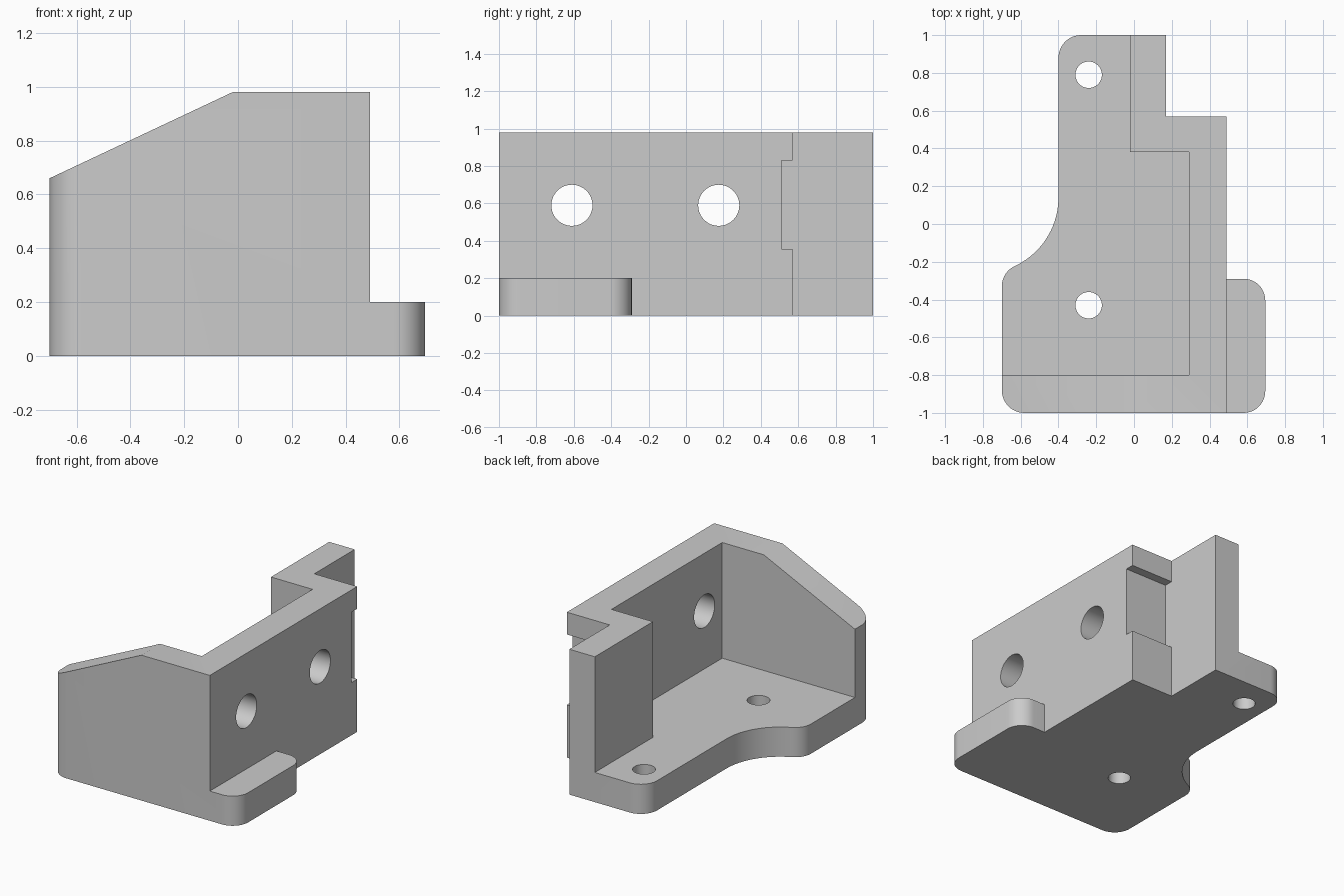
import bpy, bmesh
from math import sin, cos, radians
from mathutils import Matrix

default = bpy.data.objects.get("Cube")
if default:
    bpy.data.objects.remove(default, do_unlink=True)

# Single grey finish
grey = bpy.data.materials.new("plain_grey")
grey.use_nodes = True
colour = (0.6, 0.6, 0.6, 1)
grey.diffuse_color = colour
grey.node_tree.nodes["Principled BSDF"].inputs["Base Color"].default_value = colour


def arc(cx, cy, r, start, end, steps=12):
    angles = [radians(start + (end - start) * i / steps) for i in range(steps + 1)]
    return [(cx + r * cos(a), cy + r * sin(a)) for a in angles]


def finish(name, bm):
    bmesh.ops.recalc_face_normals(bm, faces=bm.faces)
    mesh = bpy.data.meshes.new(name)
    bm.to_mesh(mesh)
    bm.free()
    mesh.materials.append(grey)
    obj = bpy.data.objects.new(name, mesh)
    bpy.context.collection.objects.link(obj)
    return obj


def prism(name, outline, low, high, upright=False):
    """Extrude an outline along z, or an x-z outline along y."""
    bm = bmesh.new()
    place = (lambda u, v: (u, low, v)) if upright else (lambda u, v: (u, v, low))
    face = bm.faces.new([bm.verts.new(place(u, v)) for u, v in outline])
    new = bmesh.ops.extrude_face_region(bm, geom=[face])["geom"]
    shift = (0, high - low, 0) if upright else (0, 0, high - low)
    bmesh.ops.translate(bm, vec=shift,
                        verts=[g for g in new if isinstance(g, bmesh.types.BMVert)])
    return finish(name, bm)


def box(name, x0, x1, y0, y1, z0, z1):
    return prism(name, [(x0, y0), (x1, y0), (x1, y1), (x0, y1)], z0, z1)


def drill(name, centre, radius, length, sideways=False):
    bm = bmesh.new()
    turn = Matrix.Rotation(radians(90), 4, "Y") if sideways else Matrix()
    bmesh.ops.create_cone(bm, cap_ends=True, segments=48, radius1=radius, radius2=radius,
                          depth=length, matrix=Matrix.Translation(centre) @ turn)
    return finish(name, bm)


# Full-height block with the rounded plan outline
outline = (
    arc(-0.58, -0.88, 0.12, 180, 270)
    + arc(0.58, -0.885, 0.115, 270, 360)
    + arc(0.58, -0.405, 0.115, 0, 90)
    + [(0.49, -0.29), (0.49, 0.57), (0.17, 0.57), (0.17, 1)]
    + arc(-0.28, 0.88, 0.12, 90, 180)
    + arc(-0.8, 0.14, 0.4, 0, -65, 20)
    + arc(-0.58, -0.331, 0.12, 115, 180)
)
bracket = prism("mounting_bracket", outline, 0, 0.98)

# Cuts: open interior, side tab, sloped wall top, slot and holes
cutters = [
    prism("interior_cutter", [(-1, -0.8), (0.29, -0.8), (0.29, 0.38), (-0.02, 0.38),
                              (-0.02, 1.2), (-1, 1.2)], 0.2, 1.2),
    box("tab_cutter", 0.49, 1, -1.2, -0.2, 0.2, 1.2),
    prism("slope_cutter", [(-0.02, 0.98), (-0.87, 0.58), (-0.87, 1.2), (-0.02, 1.2)],
          -1.2, -0.7, upright=True),
    box("slot_cutter", 0.17, 0.6, 0.51, 0.65, 0.355, 0.83),
]
for y in (-0.61, 0.175):
    cutters.append(drill("wall_hole_cutter", (0.39, y, 0.59), 0.11, 0.4, True))
for y in (-0.43, 0.79):
    cutters.append(drill("base_hole_cutter", (-0.24, y, 0.1), 0.07, 0.4))

bpy.context.view_layer.objects.active = bracket
for cutter in cutters:
    cutter.hide_render = True
    mod = bracket.modifiers.new(cutter.name, "BOOLEAN")
    mod.operation = "DIFFERENCE"
    mod.solver = "EXACT"
    mod.object = cutter
    bpy.ops.object.modifier_apply(modifier=mod.name)
    bpy.data.objects.remove(cutter, do_unlink=True)

# Smooth the rounded corners and holes, keep the edges crisp
bpy.ops.object.select_all(action="DESELECT")
bracket.select_set(True)
bpy.ops.object.shade_smooth_by_angle(angle=radians(30))
